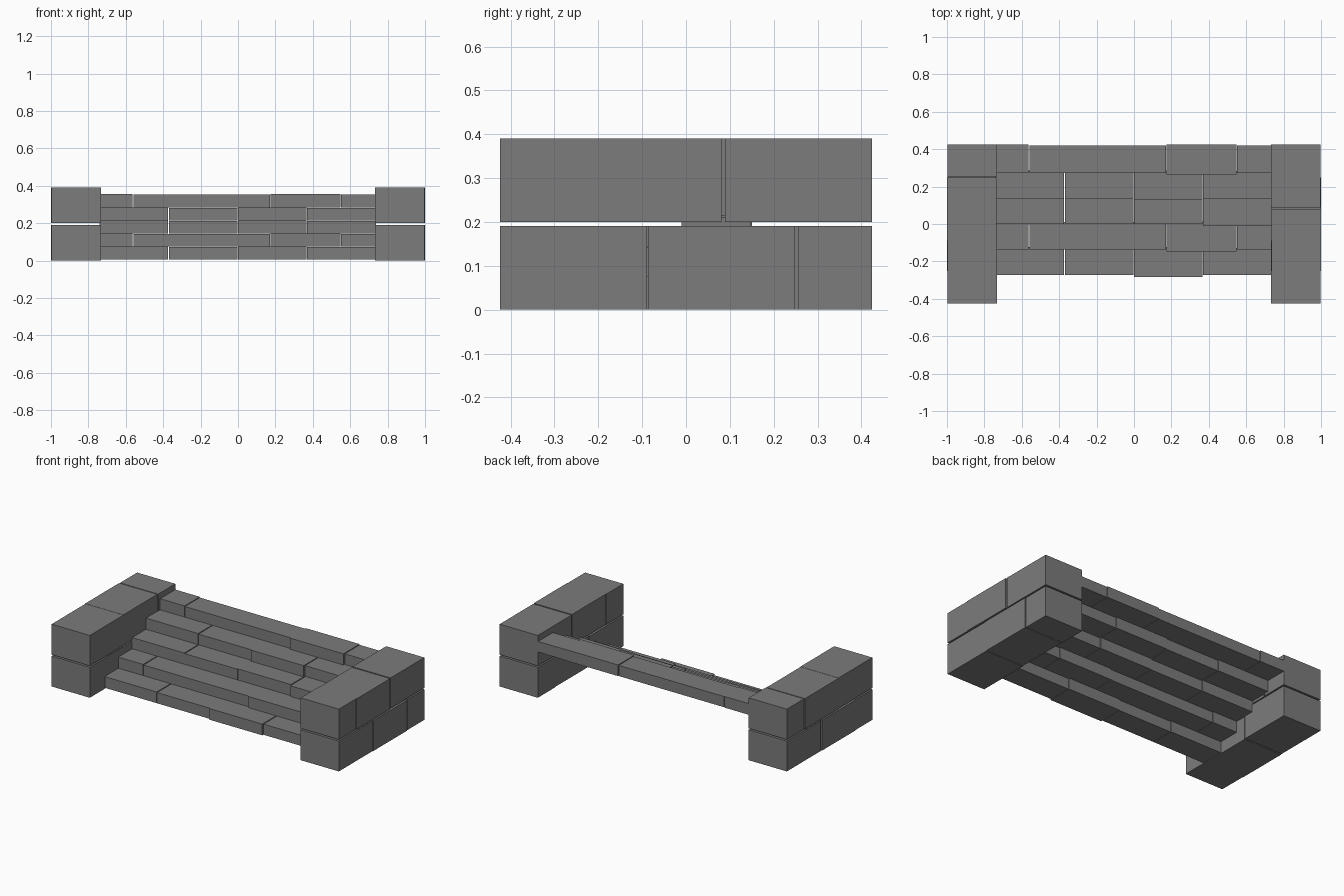
import bpy

if "Cube" in bpy.data.objects:
    bpy.data.objects.remove(bpy.data.objects["Cube"], do_unlink=True)

# Single stone colour
stone = bpy.data.materials.new("grey_stone")
stone.use_nodes = True
GREY = (0.2, 0.2, 0.2, 1)
stone.diffuse_color = GREY
stone.node_tree.nodes["Principled BSDF"].inputs["Base Color"].default_value = GREY


def block(name, xs, ys, zs):
    """Box spanning the three (low, high) ranges."""
    spans = (xs, ys, zs)
    bpy.ops.mesh.primitive_cube_add(size=1, location=[(a + b) / 2 for a, b in spans])
    ob = bpy.context.object
    ob.name = name
    for v in ob.data.vertices:
        for i, (a, b) in enumerate(spans):
            v.co[i] *= b - a
    ob.data.materials.append(stone)
    return ob


# Staircase: five courses of stones, joints alternating between two patterns
RISE, RUN, DEPTH = 0.07, 0.137, 0.15
JOINTS = ((-0.74, -0.37, 0, 0.37, 0.74), (-0.74, -0.56, 0.175, 0.55, 0.74))
# Which stone in each course stands slightly proud of its neighbours
PROUD = (2, 2, 3, 2, 2)
for step in range(5):
    joints = JOINTS[step % 2] if step < 3 else JOINTS[(step + 1) % 2]
    y = -0.274 + step * RUN
    z = 0.005 + step * RISE
    for i, (a, b) in enumerate(zip(joints, joints[1:])):
        out = 0.01 if i == PROUD[step] else 0
        wobble = 0.003 * (i % 2)
        block(f"step_{step + 1}_stone_{i + 1}", (a, b - 0.003),
              (y - out, y + DEPTH - wobble), (z, z + RISE - wobble))

# Side walls: two courses of big stones in running bond, staggered oppositely
FRONT, BACK = -0.424, 0.424
EARLY = ((FRONT, -0.252), (-0.252, 0.081), (0.089, BACK))
LATE = ((FRONT, -0.089), (-0.087, 0.249), (0.255, BACK))
for side, sign, courses in (("left", 1, (LATE, EARLY)), ("right", -1, (EARLY, LATE))):
    for level, course in enumerate(courses):
        z = level * 0.2
        for i, ys in enumerate(course):
            # Nudge alternate stones so the joints read
            nudge = 0.003 * (i % 2)
            xs = sorted((sign * (0.732 + nudge), sign * (0.997 + nudge)))
            block(f"{side}_wall_course_{level + 1}_stone_{i + 1}", xs, ys, (z, z + 0.191))
